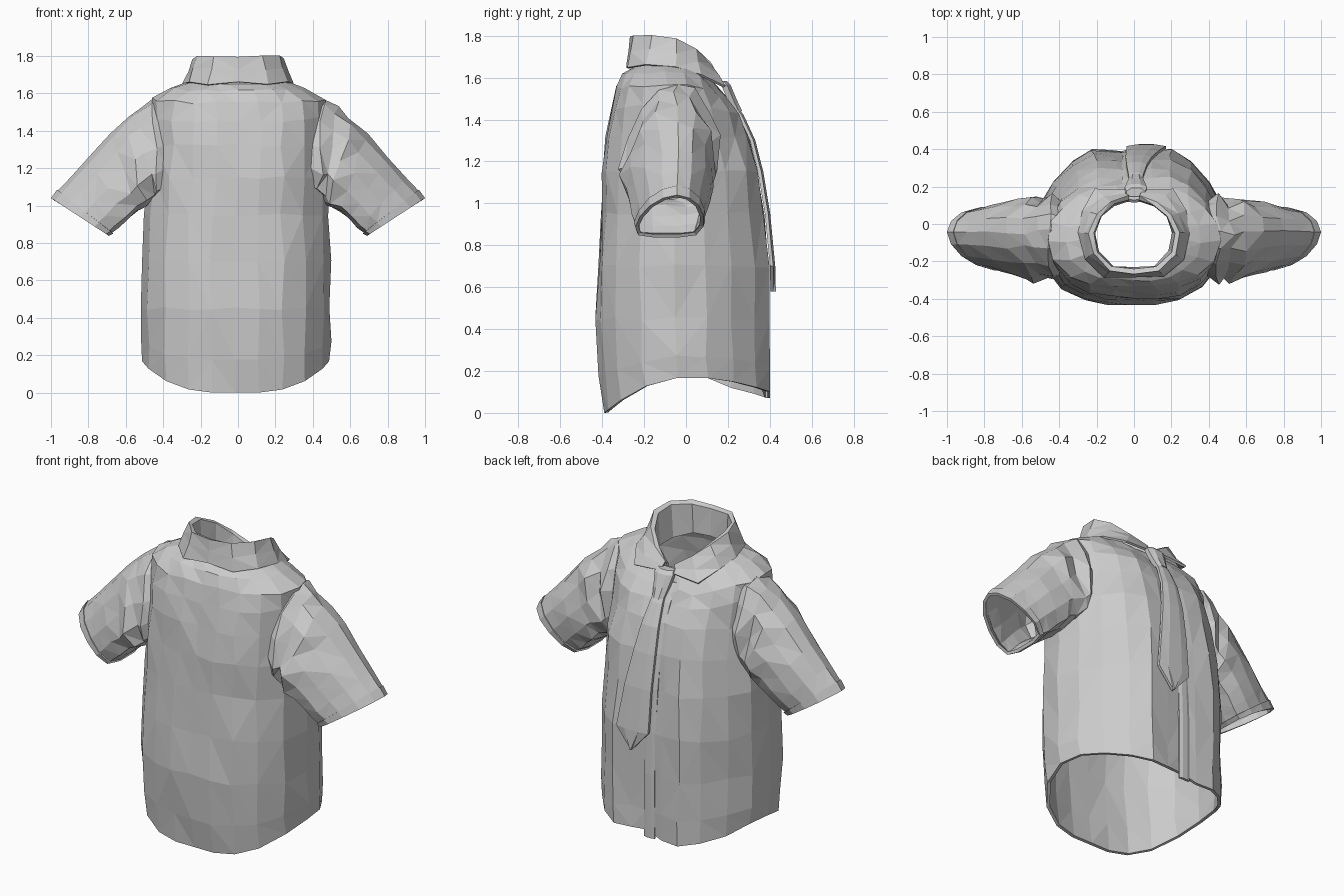
import bpy, bmesh, random
from mathutils import Vector

if "Cube" in bpy.data.objects:
    bpy.data.objects.remove(bpy.data.objects["Cube"])

random.seed(4)


def jit(a):
    return Vector([random.uniform(-a, a) for _ in range(3)])


def loft(name, rings, closed=True, caps=False, thickness=0.0):
    """Skin a list of point rings into a flat-shaded triangulated cloth surface."""
    bm = bmesh.new()
    rows = [[bm.verts.new(p) for p in r] for r in rings]
    n = len(rows[0])
    for a, b in zip(rows, rows[1:]):
        for i in range(n if closed else n - 1):
            j = (i + 1) % n
            bm.faces.new((a[i], a[j], b[j], b[i]))
    if caps:
        bm.faces.new(rows[0])
        bm.faces.new(rows[-1])
    bmesh.ops.recalc_face_normals(bm, faces=bm.faces)
    bmesh.ops.triangulate(bm, faces=bm.faces)
    me = bpy.data.meshes.new(name)
    bm.to_mesh(me)
    bm.free()
    ob = bpy.data.objects.new(name, me)
    bpy.context.collection.objects.link(ob)
    if thickness:
        m = ob.modifiers.new("cloth_thickness", 'SOLIDIFY')
        m.thickness = thickness
        m.offset = -1
    return ob


def mirrored(half):
    """Close a half outline by reflecting its inner points across the axis."""
    return half + [(-a, b) for a, b in reversed(half[1:-1])]


# Torso: half cross-section (width, depth), depth -1 = back panel, +1 = button side
SECTION = mirrored([(0, -1), (.25, -1), (.5, -.95), (.74, -.8), (.93, -.5), (1, -.12),
                    (.96, .25), (.82, .55), (.63, .83), (.42, .99), (.2, .97), (0, .94)])
# z back, z side, z buttons, half width, y back, y buttons
TORSO = [(0, .17, .10, .50, -.39, .405), (.18, .27, .22, .505, -.41, .405),
         (.45, .45, .45, .505, -.428, .405), (.7, .7, .7, .505, -.42, .395),
         (.95, .95, .95, .495, -.405, .375), (1.15, 1.15, 1.15, .485, -.395, .345),
         (1.32, 1.32, 1.32, .47, -.38, .30), (1.45, 1.47, 1.42, .47, -.36, .25),
         (1.55, 1.57, 1.49, .46, -.33, .205), (1.61, 1.63, 1.54, .36, -.30, .165),
         (1.65, 1.67, 1.57, .25, -.25, .14)]
rings = []
for k, (zb, zs, zf, hw, yb, yf) in enumerate(TORSO):
    ring = []
    for w, v in SECTION:
        end = zb if v < 0 else zf
        z = zs + (end - zs) * v * v
        if k == 0 and v > .5 and w < 0:
            z -= .03
        y = (yb + yf) / 2 + v * (yf - yb) / 2
        x = w * hw - (.013 if zs < 1 else 0)
        p = Vector((x, y, z))
        ring.append(p + jit(.009) if 0 < k < 10 else p)
    rings.append(ring)
loft("shirt_body", rings, thickness=.018)

# Sleeves: teardrop section (side, drop from the top ridge)
DROP = mirrored([(0, 0), (.38, .07), (.72, .25), (.93, .5), (1, .75), (.85, .95), (.4, 1), (0, 1)])
# top x, top z, bottom x, bottom z, y back, y front, wrinkle size
SLEEVE = [(.38, 1.58, .38, 1.08, -.28, .10, 0), (.46, 1.575, .43, 1.05, -.32, .14, .018),
          (.53, 1.535, .46, 1.02, -.29, .11, .022), (.60, 1.475, .50, 1.0, -.315, .135, .018),
          (.69, 1.385, .54, .97, -.30, .12, .01), (.80, 1.26, .595, .925, -.285, .105, .006),
          (.90, 1.15, .64, .88, -.268, .085, .004), (.965, 1.08, .672, .856, -.255, .07, 0),
          (.967, 1.085, .667, .85, -.262, .077, 0), (1.0, 1.04, .69, .838, -.255, .07, 0)]
for side, s in (("right", 1), ("left", -1)):
    rings = []
    for tx, tz, bx, bz, yb, yf, wrinkle in SLEEVE:
        rings.append([Vector((s * (tx + (bx - tx) * d), (yb + yf) / 2 + w * (yf - yb) / 2 + .05 * (1 - d),
                              tz + (bz - tz) * d)) + jit(wrinkle) for w, d in DROP])
    loft("sleeve_" + side, rings, thickness=.018)

# Collar: inner stand, fold line and turned-down leaf, from centre back to the tips
FOLD = [(0, -.265, 1.8), (.13, -.25, 1.8), (.22, -.16, 1.8), (.24, -.05, 1.785),
        (.2, .05, 1.735), (.12, .12, 1.67), (.03, .15, 1.61)]
LEAF = [(0, -.285, 1.66), (.16, -.28, 1.65), (.265, -.19, 1.665), (.30, -.05, 1.65),
        (.28, .07, 1.62), (.21, .185, 1.56), (.05, .185, 1.57)]
half = []
for i, (f, l) in enumerate(zip(FOLD, LEAF)):
    top_in = (f[0] * .9, -.05 + (f[1] + .05) * .9, f[2] - .012)
    stand = (f[0] * .86, -.05 + (f[1] + .05) * .86, 1.63 - .014 * i)
    half.append([stand, top_in, f, tuple((a + b) / 2 for a, b in zip(f, l)), l])
other = [[(-x, y, z) for x, y, z in st] for st in reversed(half[1:])]
loft("collar", [[Vector(p) + jit(.005) for p in st] for st in other + half],
     closed=False, thickness=.012)


def strip(name, stations, depth):
    """Flat cloth strip; each station is (z, y, centre x, half width)."""
    loft(name, [[Vector((x + w * a, y + depth * b, z)) for a, b in
                 ((-1, -.6), (1, -.6), (1, .4), (.45, 1), (-.45, 1), (-1, .4))]
                for z, y, x, w in stations], caps=True)


# Button placket down the opening
strip("placket", [(z, y, -.03, .035) for z, y in
                  ((.07, .385), (.45, .385), (.7, .375), (.95, .356), (1.15, .327),
                   (1.32, .285), (1.42, .238), (1.52, .175))], .01)

# Tie: long blade widening to a pointed end, plus knot
strip("tie_blade", [(1.5, .205, .01, .03), (1.42, .26, .01, .04), (1.3, .315, .015, .055),
                    (1.15, .353, .025, .07), (.95, .386, .045, .087), (.7, .41, .065, .105),
                    (.58, .413, .07, .004)], .016)
strip("tie_knot", [(1.585, .165, .01, .05), (1.565, .185, .01, .06),
                   (1.5, .212, .01, .048), (1.44, .24, .01, .036)], .028)
